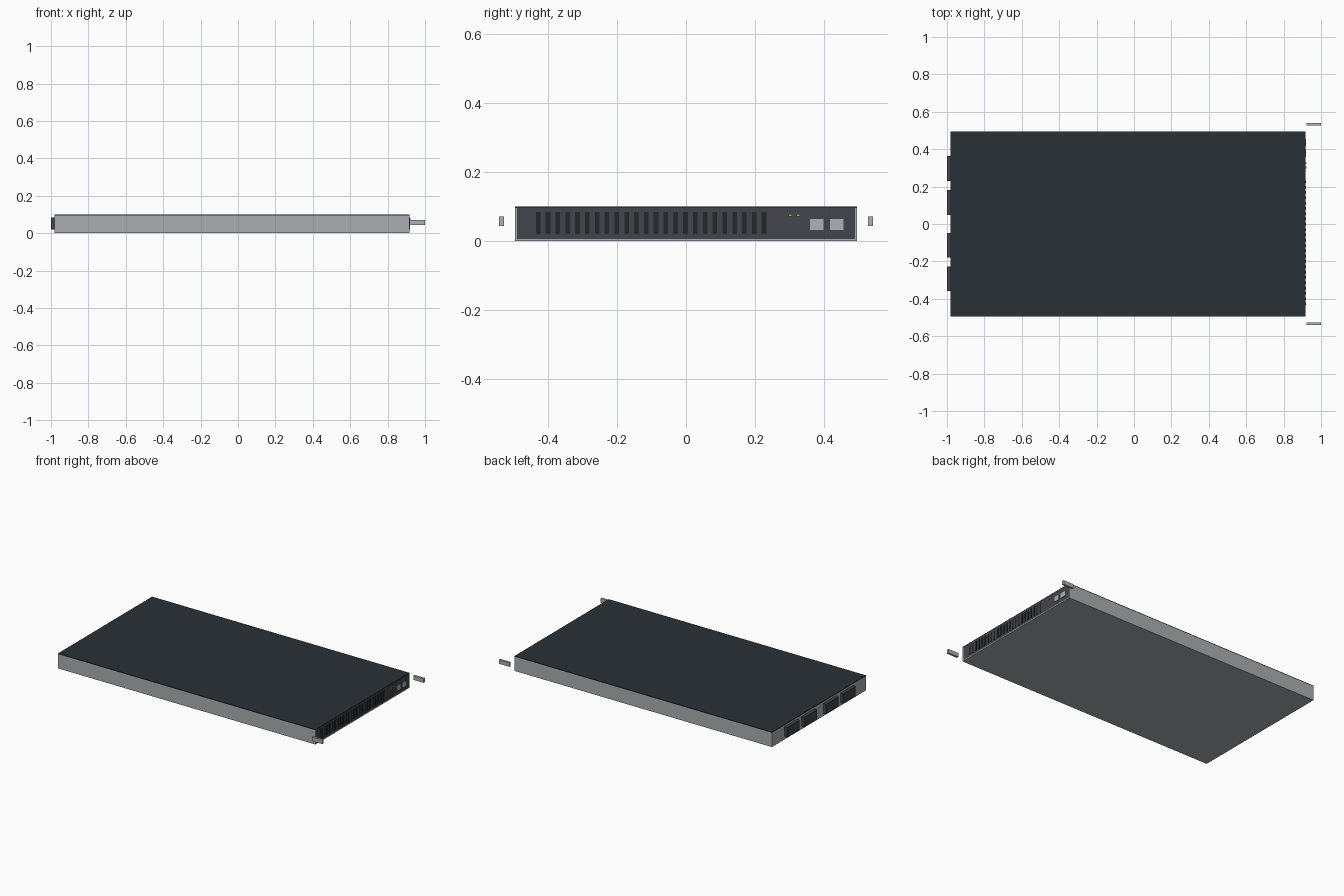
import bpy

if "Cube" in bpy.data.objects:
    bpy.data.objects.remove(bpy.data.objects["Cube"])


def material(name, r, g, b):
    m = bpy.data.materials.new(name)
    m.diffuse_color = (r, g, b, 1)
    m.use_nodes = True
    m.node_tree.nodes["Principled BSDF"].inputs["Base Color"].default_value = m.diffuse_color
    return m


STEEL = material("steel", 0.40, 0.43, 0.44)
LID = material("dark_lid", 0.022, 0.03, 0.034)
PANEL = material("panel", 0.055, 0.06, 0.07)
BLACK = material("black", 0.017, 0.02, 0.023)
SILVER = material("silver", 0.42, 0.44, 0.48)
GREEN = material("green", 0.2, 0.6, 0.1)


def box(name, x, y, z, mat):
    """Box from (min, max) ranges on each axis."""
    bpy.ops.mesh.primitive_cube_add(
        size=1, location=[(a + b) / 2 for a, b in (x, y, z)])
    o = bpy.context.object
    o.name = name
    o.scale = [b - a for a, b in (x, y, z)]
    bpy.ops.object.transform_apply(location=False, rotation=False, scale=True)
    o.data.materials.append(mat)
    return o


# sheet metal chassis
XB, XF, W, T = -0.98, 0.917, 0.495, 0.006
box("floor", (XB, XF), (-W, W), (0, T), STEEL)
box("rear_panel", (XB, XB + T), (-W + T, W - T), (T, 0.095), STEEL)
box("lid", (XB, XF), (-W, W), (0.095, 0.1), LID)
for s, side in ((-1, "left"), (1, "right")):
    y = sorted((s * W, s * (W - T)))
    box(side + "_wall", (XB, XF), y, (T, 0.095), STEEL)
    # rack handles just outside the front corners
    box(side + "_handle", (0.923, 1.0), sorted((s * 0.527, s * 0.541)),
        (0.043, 0.07), SILVER)

# front panel with ventilation slots
box("front_panel", (0.90, 0.9165), (-W + T, W - T), (T, 0.095), PANEL)
for i in range(24):
    y = -0.4275 + i * 0.0284
    box(f"vent_slot_{i + 1}", (0.91, 0.919), (y - 0.0066, y + 0.0066),
        (0.02, 0.083), BLACK)

# status lights and ports
for i, y in enumerate((0.302, 0.325)):
    box(f"status_light_{i + 1}", (0.91, 0.921), (y - 0.005, y + 0.005),
        (0.071, 0.078), GREEN)
for i, y in enumerate((0.378, 0.436)):
    box(f"port_{i + 1}", (0.91, 0.92), (y - 0.019, y + 0.019),
        (0.031, 0.063), SILVER)

# rear modules
for i, y in enumerate((-0.292, -0.113, 0.115, 0.297)):
    box(f"rear_module_{i + 1}", (-1.0, XB + 0.002), (y - 0.066, y + 0.066),
        (0.019, 0.084), PANEL)
